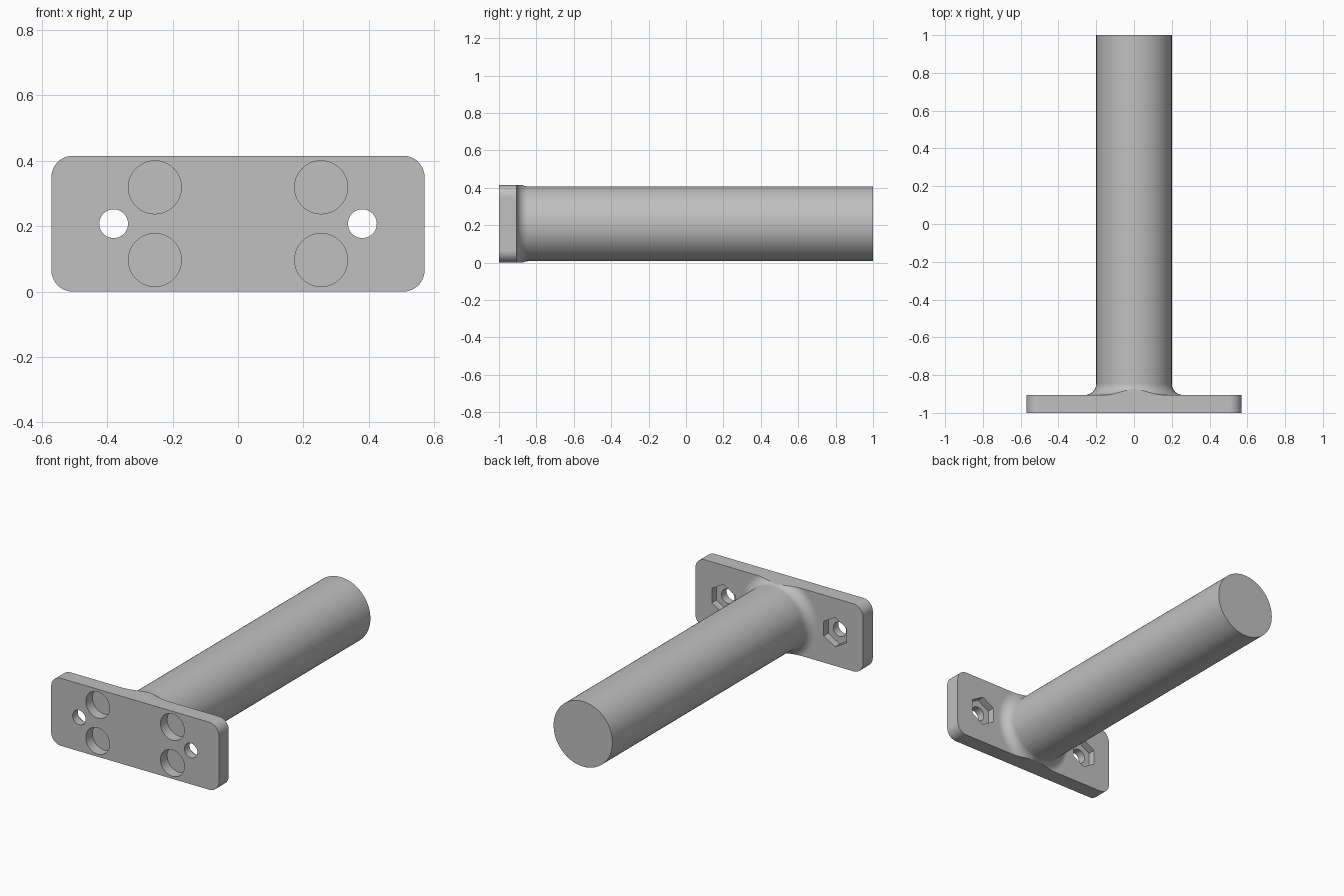
import bpy
import bmesh
from math import sin, cos, pi
from mathutils import Vector, Matrix

if "Cube" in bpy.data.objects:
    bpy.data.objects.remove(bpy.data.objects["Cube"], do_unlink=True)

HALF_W, HEIGHT, CORNER = 0.57, 0.415, 0.065
FRONT, BACK = -1.0, -0.905
MID = HEIGHT / 2
ROD_R, FILLET = 0.2, 0.06

grey = bpy.data.materials.new("plain grey")
grey.use_nodes = True
colour = (0.53, 0.53, 0.53, 1)
grey.diffuse_color = colour
grey.node_tree.nodes["Principled BSDF"].inputs["Base Color"].default_value = colour


def make_object(name, bm):
    bmesh.ops.recalc_face_normals(bm, faces=bm.faces)
    mesh = bpy.data.meshes.new(name)
    bm.to_mesh(mesh)
    bm.free()
    mesh.materials.append(grey)
    obj = bpy.data.objects.new(name, mesh)
    bpy.context.collection.objects.link(obj)
    return obj


def extrude_outline(name, outline, y0, y1):
    """Solid prism from an (x, z) outline, running along y."""
    bm = bmesh.new()
    face = bm.faces.new([bm.verts.new((x, y0, z)) for x, z in outline])
    top = bmesh.ops.extrude_face_region(bm, geom=[face], use_keep_orig=True)
    moved = [v for v in top["geom"] if isinstance(v, bmesh.types.BMVert)]
    bmesh.ops.translate(bm, verts=moved, vec=(0, y1 - y0, 0))
    return make_object(name, bm)


def arc(x, z, r, start, end, steps):
    return [(x + r * cos(start + (end - start) * i / steps),
             z + r * sin(start + (end - start) * i / steps)) for i in range(steps + 1)]


def polygon(x, z, r, sides):
    return arc(x, z, r, pi / 2, 5 * pi / 2, sides)[:-1]


def apply_booleans(obj, cutters, operation):
    for cutter in cutters:
        mod = obj.modifiers.new("cut", "BOOLEAN")
        mod.operation = operation
        mod.solver = "EXACT"
        mod.object = cutter
    graph = bpy.context.evaluated_depsgraph_get()
    mesh = bpy.data.meshes.new_from_object(obj.evaluated_get(graph))
    obj.modifiers.clear()
    obj.data = mesh
    for cutter in cutters:
        bpy.data.objects.remove(cutter, do_unlink=True)


def smooth(obj):
    bpy.ops.object.select_all(action="DESELECT")
    obj.select_set(True)
    bpy.context.view_layer.objects.active = obj
    bpy.ops.object.shade_smooth_by_angle(angle=pi / 6)
    mod = obj.modifiers.new("flat face normals", "WEIGHTED_NORMAL")
    mod.keep_sharp = True


# Mounting plate with rounded corners
outline = []
corners = [(1, 1), (-1, 1), (-1, -1), (1, -1)]
for i, (sx, sz) in enumerate(corners):
    outline += arc(sx * (HALF_W - CORNER), MID + sz * (MID - CORNER), CORNER,
                   i * pi / 2, (i + 1) * pi / 2, 10)
plate = extrude_outline("mounting_plate", outline, FRONT, BACK)

# Screw holes, hexagonal nut recesses and round front pockets
cutters = []
for side in (-1, 1):
    x = side * 0.38
    cutters.append(extrude_outline("screw_hole", polygon(x, MID, 0.044, 40), FRONT - 0.1, BACK + 0.1))
    cutters.append(extrude_outline("nut_recess", polygon(x, MID, 0.09, 6), BACK - 0.045, BACK + 0.1))
    for level in (-1, 1):
        cutters.append(extrude_outline(
            "round_pocket", polygon(side * 0.254, MID + level * 0.111, 0.081, 56),
            FRONT - 0.1, FRONT + 0.065))
apply_booleans(plate, cutters, "DIFFERENCE")
smooth(plate)

# Round rod, flaring into the plate through a fillet
profile = [(0, BACK)]
profile += arc(ROD_R + FILLET, BACK + FILLET, FILLET, 3 * pi / 2, pi, 12)
profile += [(ROD_R, 1), (0, 1)]
bm = bmesh.new()
verts = [bm.verts.new((r, y, MID)) for r, y in profile]
edges = [bm.edges.new(pair) for pair in zip(verts, verts[1:])]
bmesh.ops.spin(bm, geom=verts + edges, cent=(0, 0, MID), axis=(0, 1, 0),
               angle=2 * pi, steps=96, use_duplicate=False)
bmesh.ops.remove_doubles(bm, verts=bm.verts, dist=0.0001)
rod = make_object("rod", bm)

# Trim the flare level with the plate's top and bottom
bm = bmesh.new()
bmesh.ops.create_cube(bm, size=1, matrix=Matrix.Translation(Vector((0, 0, MID)))
                      @ Matrix.Diagonal((1, 3, HEIGHT, 1)))
apply_booleans(rod, [make_object("trim_block", bm)], "INTERSECT")
smooth(rod)
